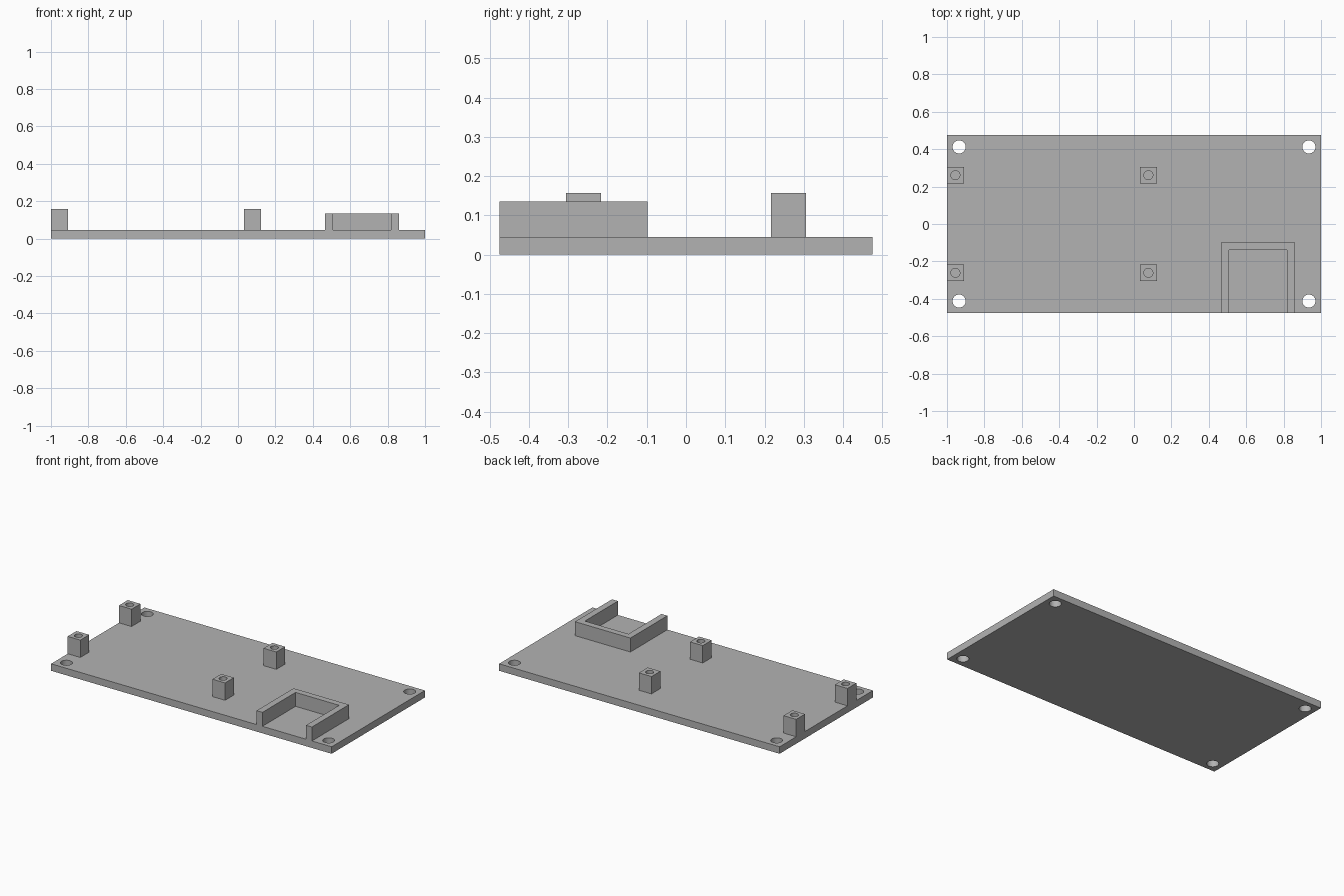
import bpy

cube = bpy.data.objects.get("Cube")
if cube:
    bpy.data.objects.remove(cube, do_unlink=True)

grey = bpy.data.materials.new("plain grey")
grey.use_nodes = True
colour = (0.45, 0.45, 0.45, 1)
grey.diffuse_color = colour
grey.node_tree.nodes["Principled BSDF"].inputs["Base Color"].default_value = colour

HALF_Y = 0.475
PLATE_TOP = 0.045
POST_TOP = 0.157
WALL_TOP = 0.135


def box(name, low, high):
    """Box between two opposite corners."""
    bpy.ops.mesh.primitive_cube_add(size=1)
    ob = bpy.context.object
    ob.name = name
    ob.location = [(a + b) / 2 for a, b in zip(low, high)]
    ob.scale = [b - a for a, b in zip(low, high)]
    bpy.ops.object.transform_apply(location=True, scale=True)
    ob.data.materials.append(grey)
    return ob


def cylinder(x, y, radius):
    """Tall upright cutter."""
    bpy.ops.mesh.primitive_cylinder_add(vertices=32, radius=radius, depth=1, location=(x, y, 0))
    ob = bpy.context.object
    ob.hide_render = True
    ob.data.materials.append(grey)
    return ob


def cut(ob, cutter):
    """Subtract the cutter, then discard it."""
    mod = ob.modifiers.new("cut", 'BOOLEAN')
    mod.operation = 'DIFFERENCE'
    mod.solver = 'EXACT'
    mod.object = cutter
    bpy.ops.object.select_all(action='DESELECT')
    ob.select_set(True)
    bpy.context.view_layer.objects.active = ob
    bpy.ops.object.modifier_apply(modifier=mod.name)
    bpy.data.objects.remove(cutter, do_unlink=True)
    bpy.ops.object.shade_smooth_by_angle()


# Base plate with four corner through holes
plate = box("base_plate", (-1, -HALF_Y, 0), (1, HALF_Y, PLATE_TOP))
for x in (-0.935, 0.935):
    for y in (-0.412, 0.412):
        cut(plate, cylinder(x, y, 0.035))

# Square standoffs, each with a screw hole down to the plate
half = 0.045
for side, x in (("right", -0.955), ("middle", 0.077)):
    for end, y in (("front", -0.261), ("back", 0.261)):
        post = box(f"{side}_{end}_standoff", (x - half, y - half, PLATE_TOP),
                   (x + half, y + half, POST_TOP))
        cut(post, cylinder(x, y, 0.024))

# U-shaped connector surround, open at the front
surround = box("connector_surround", (0.465, -HALF_Y, PLATE_TOP), (0.86, -0.098, WALL_TOP))
opening = box("opening_cutter", (0.507, -HALF_Y - 0.1, -0.1), (0.818, -0.138, 0.3))
opening.hide_render = True
cut(surround, opening)
